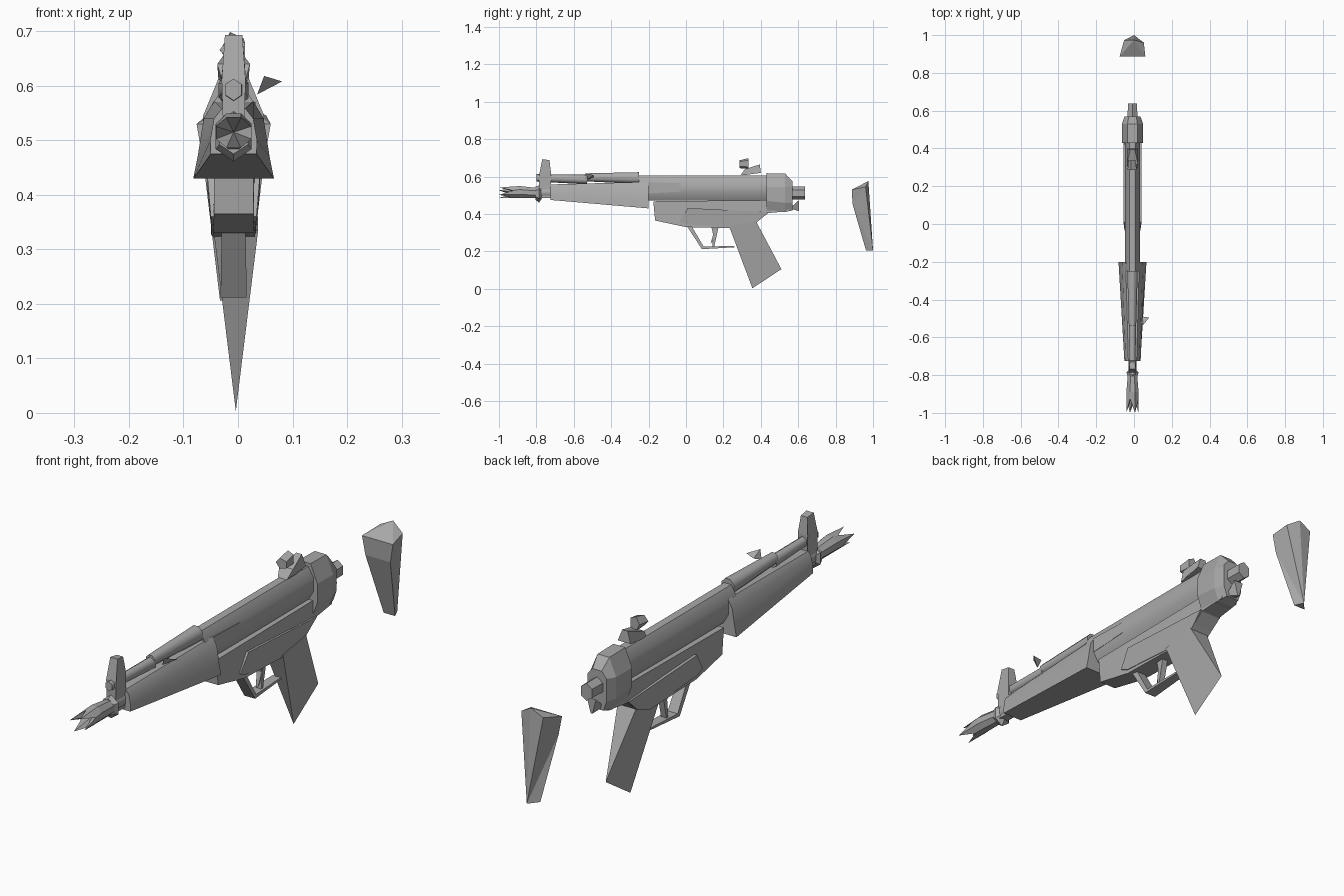
import bpy, bmesh, math

cube = bpy.data.objects.get("Cube")
if cube:
    bpy.data.objects.remove(cube, do_unlink=True)

grey = bpy.data.materials.new("mid grey")
grey.use_nodes = True
colour = (0.4, 0.4, 0.4, 1)
grey.diffuse_color = colour
grey.node_tree.nodes["Principled BSDF"].inputs["Base Color"].default_value = colour
CX = -0.008  # centre line of the body


def finish(name, bm, smooth=None):
    bmesh.ops.recalc_face_normals(bm, faces=bm.faces)
    me = bpy.data.meshes.new(name)
    bm.to_mesh(me)
    bm.free()
    me.materials.append(grey)
    ob = bpy.data.objects.new(name, me)
    bpy.context.collection.objects.link(ob)
    if smooth:
        bpy.ops.object.select_all(action='DESELECT')
        ob.select_set(True)
        bpy.context.view_layer.objects.active = ob
        bpy.ops.object.shade_smooth_by_angle(angle=math.radians(smooth))
    return ob


def plate(name, points, cx=CX):
    """Side profile of (y, z, half width) points, given thickness along x."""
    bm = bmesh.new()
    a = [bm.verts.new((cx - w, y, z)) for y, z, w in points]
    b = [bm.verts.new((cx + w, y, z)) for y, z, w in points]
    bm.faces.new(a)
    bm.faces.new(b[::-1])
    n = len(a)
    for i in range(n):
        j = (i + 1) % n
        bm.faces.new((a[i], a[j], b[j], b[i]))
    bmesh.ops.remove_doubles(bm, verts=bm.verts, dist=1e-5)
    return finish(name, bm)


def loft(name, rings, smooth=None):
    """Skin over rings of (x, y, z) points, closed at both ends."""
    bm = bmesh.new()
    vs = [[bm.verts.new(p) for p in r] for r in rings]
    n = len(vs[0])
    for r, s in zip(vs, vs[1:]):
        for i in range(n):
            j = (i + 1) % n
            bm.faces.new((r[i], r[j], s[j], s[i]))
    bm.faces.new(vs[0])
    bm.faces.new(vs[-1])
    return finish(name, bm, smooth)


def ring(y, z, rx, rz, n=8, cx=CX, turn=0.5):
    return [(cx + rx * math.cos(2 * math.pi * (i + turn) / n), y,
             z + rz * math.sin(2 * math.pi * (i + turn) / n)) for i in range(n)]


def half_profile(y, pts):
    """Mirrored cross-section from (half width, z) points, bottom to top."""
    return [(CX + w, y, z) for w, z in pts] + [(CX - w, y, z) for w, z in pts[::-1]]


# Receiver tube and rear cap
loft("receiver_tube", [ring(-0.25, 0.538, 0.042, 0.072), ring(0.44, 0.538, 0.042, 0.072)], 50)
loft("receiver_cap", [
    half_profile(0.43, [(0.035, 0.415), (0.056, 0.47), (0.056, 0.545), (0.026, 0.618)]),
    half_profile(0.53, [(0.035, 0.41), (0.056, 0.46), (0.056, 0.545), (0.026, 0.616)]),
    half_profile(0.57, [(0.028, 0.42), (0.042, 0.46), (0.042, 0.55), (0.02, 0.575)])])
loft("rear_stub", [ring(0.56, 0.512, 0.03, 0.035, 6), ring(0.637, 0.512, 0.028, 0.035, 6)])
plate("rear_catch", [(0.555, 0.43, 0.02), (0.605, 0.475, 0.02), (0.605, 0.415, 0.004)])

# Ejection port on the left side
plate("ejection_port", [(-0.2, 0.51, 0.004), (-0.2, 0.57, 0.004),
                        (-0.03, 0.565, 0.004), (-0.03, 0.52, 0.004)], CX + 0.036)

# Handguard, flared at the rear
loft("handguard", [
    half_profile(-0.725, [(0.042, 0.475), (0.043, 0.50), (0.036, 0.54), (0.022, 0.558)]),
    half_profile(-0.20, [(0.074, 0.43), (0.066, 0.47), (0.055, 0.54), (0.036, 0.572)])], 50)

# Cocking tube and handle
loft("cocking_tube_rear", [ring(-0.54, 0.596, 0.021, 0.023), ring(-0.25, 0.592, 0.03, 0.034)], 50)
loft("cocking_tube_front", [ring(-0.80, 0.593, 0.017, 0.02, 6), ring(-0.53, 0.585, 0.022, 0.026, 6)], 70)
bm = bmesh.new()
corners = [bm.verts.new(p) for p in ((0.035, -0.525, 0.584), (0.048, -0.535, 0.618),
                                    (0.081, -0.495, 0.608), (0.045, -0.49, 0.598))]
for skip in range(4):
    bm.faces.new([v for i, v in enumerate(corners) if i != skip])
finish("cocking_handle", bm)

# Barrel and pronged muzzle
loft("barrel", [ring(-0.80, 0.515, 0.025, 0.03, 6), ring(-0.70, 0.515, 0.025, 0.03, 6)], 70)
loft("muzzle_collar", [ring(-0.805, 0.51, 0.03, 0.035, 6), ring(-0.785, 0.507, 0.038, 0.046, 6),
                       ring(-0.77, 0.51, 0.02, 0.026, 6)])
bm = bmesh.new()
rows = [[bm.verts.new(p) for p in r] for r in (
    ring(-0.80, 0.512, 0.027, 0.03), ring(-0.89, 0.518, 0.035, 0.034))]
tips = []
for i, (x, y, z) in enumerate(ring(-1.0, 0.514, 0.035, 0.03)):
    tips.append(bm.verts.new((x, -1.0 if i % 2 else -0.925, z)))
core = bm.verts.new((CX, -0.90, 0.515))
rows.append(tips)
for r, s in zip(rows, rows[1:]):
    for i in range(8):
        j = (i + 1) % 8
        bm.faces.new((r[i], r[j], s[j], s[i]))
for i in range(8):
    bm.faces.new((tips[i], tips[(i + 1) % 8], core))
bm.faces.new(rows[0])
finish("muzzle", bm)

# Sights
plate("front_sight", [(-0.785, 0.485, 0.018), (-0.785, 0.61, 0.022), (-0.768, 0.693, 0.016),
                      (-0.73, 0.688, 0.014), (-0.722, 0.62, 0.022), (-0.722, 0.485, 0.018)])
plate("rear_sight_base", [(0.29, 0.605, 0.02), (0.315, 0.64, 0.03), (0.395, 0.665, 0.012),
                          (0.40, 0.62, 0.028), (0.34, 0.612, 0.028)])
loft("rear_sight_drum", [ring(0.285, 0.666, 0.026, 0.022, 5), ring(0.335, 0.67, 0.022, 0.03, 5)])

# Lower housing with raised side panel
plate("lower_housing", [(-0.175, 0.468, 0.036), (-0.165, 0.365, 0.036), (0.0, 0.33, 0.038),
                        (0.30, 0.322, 0.039), (0.37, 0.35, 0.04), (0.44, 0.405, 0.042),
                        (0.55, 0.415, 0.036), (0.55, 0.475, 0.036)])
plate("side_panel", [(-0.035, 0.36, 0.042), (0.01, 0.432, 0.048), (0.44, 0.41, 0.048),
                     (0.375, 0.352, 0.042), (0.30, 0.325, 0.041), (0.0, 0.345, 0.041)])

# Grip narrowing to an edge at its base
plate("grip", [(0.23, 0.335, 0.041), (0.355, 0.003, 0), (0.51, 0.105, 0), (0.375, 0.36, 0.041)], -0.004)

# Trigger and its guard
plate("trigger_guard", [(0.005, 0.335, 0.022), (0.085, 0.212, 0.024), (0.26, 0.222, 0.018),
                        (0.255, 0.23, 0.018), (0.095, 0.225, 0.022), (0.03, 0.335, 0.02)])
plate("guard_rear_strut", [(0.15, 0.335, 0.012), (0.14, 0.22, 0.012),
                           (0.15, 0.22, 0.012), (0.175, 0.335, 0.012)])
plate("trigger", [(0.135, 0.335, 0.01), (0.145, 0.29, 0.01), (0.13, 0.235, 0.005),
                  (0.16, 0.29, 0.01), (0.16, 0.335, 0.01)])

# Separate butt plate: flat front, back drawn to a point at the base
bm = bmesh.new()
front = [(0.068, 0.887, 0.53), (0.055, 0.89, 0.455), (0.025, 0.962, 0.206)]
left = [bm.verts.new((CX + w, y, z)) for w, y, z in front]
right = [bm.verts.new((CX - w, y, z)) for w, y, z in front]
lt = bm.verts.new((CX + 0.06, 0.96, 0.545))
rt = bm.verts.new((CX - 0.045, 0.972, 0.55))
top = bm.verts.new((0.0, 0.975, 0.576))
tip = bm.verts.new((0.0, 1.0, 0.205))
for i in range(2):
    bm.faces.new((left[i], left[i + 1], right[i + 1], right[i]))
for side, back in ((left, lt), (right, rt)):
    bm.faces.new((side[0], side[1], back))
    bm.faces.new((side[1], side[2], tip))
    bm.faces.new((side[1], tip, back))
    bm.faces.new((back, tip, top))
    bm.faces.new((side[0], back, top))
bm.faces.new((left[0], top, right[0]))
bm.faces.new((left[2], right[2], tip))
finish("butt_plate", bm)
